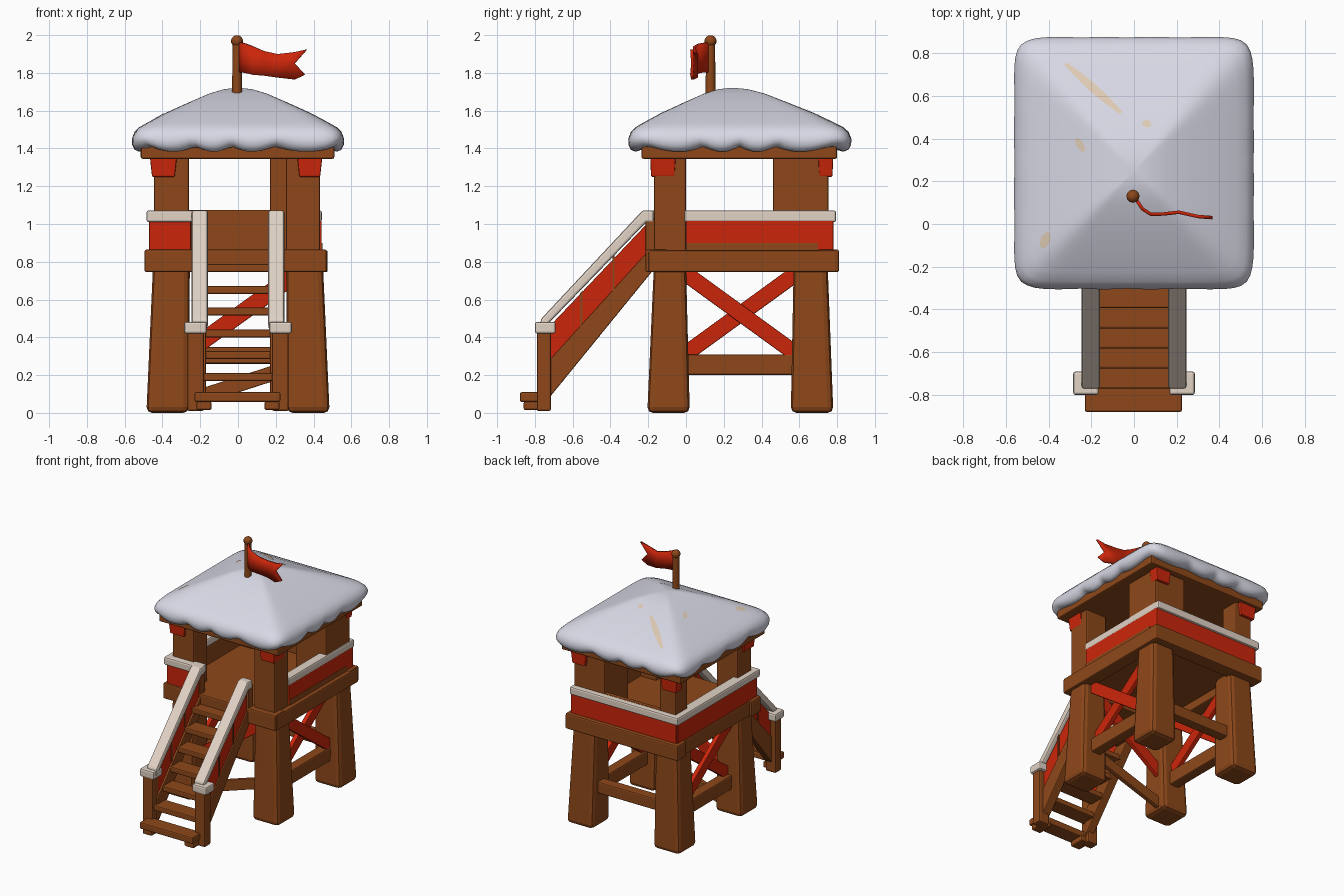
import bpy, bmesh, math
from mathutils import Vector

old = bpy.data.objects.get("Cube")
if old:
    bpy.data.objects.remove(old, do_unlink=True)


def material(name, rgb):
    m = bpy.data.materials.new(name)
    m.use_nodes = True
    m.diffuse_color = (*rgb, 1)
    bsdf = m.node_tree.nodes["Principled BSDF"]
    bsdf.inputs["Base Color"].default_value = (*rgb, 1)
    bsdf.inputs["Roughness"].default_value = 0.9
    return m


WOOD = material("brown wood", (0.27, 0.064, 0.010))
RED = material("red paint", (0.60, 0.019, 0.003))
SNOW = material("roof snow", (0.69, 0.69, 0.79))
FROST = material("rail snow", (0.76, 0.65, 0.56))
STAIN = material("tan stain", (0.74, 0.60, 0.46))


def finish(name, bm, mat, bevel=0.0, smooth=0):
    bmesh.ops.recalc_face_normals(bm, faces=bm.faces)
    mesh = bpy.data.meshes.new(name)
    bm.to_mesh(mesh)
    bm.free()
    ob = bpy.data.objects.new(name, mesh)
    bpy.context.collection.objects.link(ob)
    mesh.materials.append(mat)
    if bevel:
        mod = ob.modifiers.new("soft edges", "BEVEL")
        mod.width, mod.segments = bevel, 2
    if smooth:
        bpy.ops.object.select_all(action="DESELECT")
        ob.select_set(True)
        bpy.context.view_layer.objects.active = ob
        bpy.ops.object.shade_smooth_by_angle(angle=math.radians(smooth))
    return ob


def loft(name, rings, mat, bevel=0.0, smooth=0):
    """Skin a list of closed rings of equal length and cap both ends."""
    bm = bmesh.new()
    loops = [[bm.verts.new(p) for p in ring] for ring in rings]
    n = len(loops[0])
    for a, b in zip(loops, loops[1:]):
        for i in range(n):
            j = (i + 1) % n
            bm.faces.new((a[i], a[j], b[j], b[i]))
    bm.faces.new(loops[0])
    bm.faces.new(loops[-1])
    return finish(name, bm, mat, bevel, smooth)


def block(name, base, z0, z1, mat, top=None, bevel=0.01):
    """Box from (x0, x1, y0, y1) at z0 to an optional other rectangle at z1."""
    def ring(r, z):
        return [(r[0], r[2], z), (r[1], r[2], z), (r[1], r[3], z), (r[0], r[3], z)]
    return loft(name, [ring(base, z0), ring(top or base, z1)], mat, bevel)


def prism(name, points, x0, x1, mat, bevel=0.006):
    """Side outline in (y, z), extruded across x."""
    return loft(name, [[(x, y, z) for y, z in points] for x in (x0, x1)], mat, bevel)


def beam(name, a, b, wide, across, thick, mat):
    """Straight plank between two points; across is its thickness direction."""
    a, b, t = Vector(a), Vector(b), Vector(across)
    side = (b - a).cross(t).normalized() * wide / 2
    t = t * thick / 2
    return loft(name, [[p + side + t, p + side - t, p - side - t, p - side + t]
                       for p in (a, b)], mat, 0.005)


def flip(r, s):
    """Mirror the x range of a rectangle when s is -1."""
    return r if s > 0 else (-r[1], -r[0], *r[2:])


SIDES = ((1, "left"), (-1, "right"))

# Tapered legs, side braces and ties
for s, side in SIDES:
    block("front_leg_" + side, flip((0.26, 0.485, -0.205, 0.02), s), 0, 0.78, WOOD,
          flip((0.255, 0.45, -0.17, 0.0), s), 0.03)
    block("back_leg_" + side, flip((0.26, 0.485, 0.555, 0.78), s), 0, 0.78, WOOD,
          flip((0.255, 0.45, 0.57, 0.75), s), 0.03)
    block("side_tie_" + side, flip((0.32, 0.40, -0.02, 0.60), s), 0.20, 0.31, WOOD)
    for i, (za, zb) in enumerate(((0.30, 0.75), (0.75, 0.30))):
        x = s * (0.35 + 0.03 * i)
        beam(f"side_brace_{side}_{i}", (x, -0.02, za), (x, 0.60, zb), 0.085, (1, 0, 0), 0.035, RED)
block("back_tie", (-0.32, 0.32, 0.63, 0.71), 0.26, 0.35, WOOD)
beam("front_brace", (-0.30, -0.06, 0.30), (0.30, -0.06, 0.73), 0.09, (0, 1, 0), 0.035, RED)
beam("front_tie", (-0.28, -0.06, 0.06), (0.28, -0.06, 0.24), 0.08, (0, 1, 0), 0.035, WOOD)

# Deck frame and floor
block("deck_floor", (-0.45, 0.44, -0.18, 0.78), 0.81, 0.865, WOOD)
for s, side in SIDES:
    block("deck_beam_" + side, flip((0.37, 0.475, -0.20, 0.80), s), 0.745, 0.86, WOOD)
block("deck_beam_front", (-0.495, 0.47, -0.215, -0.10), 0.745, 0.865, WOOD)
block("deck_beam_back", (-0.495, 0.47, 0.70, 0.81), 0.745, 0.865, WOOD)

# Upper posts with painted corner brackets
POSTS = {
    "front_left": (0.255, 0.435, -0.17, 0.0),
    "front_right": (-0.445, -0.26, -0.17, 0.0),
    "back_left": (0.17, 0.435, 0.46, 0.755),
    "back_right": (-0.44, -0.30, 0.61, 0.755),
}
for name, r in POSTS.items():
    block("post_" + name, r, 0.84, 1.37, WOOD)
    bx = (0.325, 0.435) if r[0] > 0 else (-0.455, -0.335)
    by = (-0.185, -0.06) if r[2] < 0 else (0.705, 0.775)
    block("bracket_" + name, (*bx, *by), 1.25, 1.36, RED,
          (bx[0] - 0.012, bx[1] + 0.012, by[0] - 0.005, by[1] + 0.005), 0.006)

# Parapet: painted outer board, wooden inner board, snowy cap
RAILS = {
    "left": ((0.42, 0.442, 0.0, 0.77), (0.39, 0.42, 0.0, 0.75), (0.37, 0.444, -0.01, 0.79)),
    "right": ((-0.47, -0.445, -0.19, 0.77), (-0.445, -0.41, 0.0, 0.75), (-0.485, -0.40, -0.21, 0.79)),
    "back": ((-0.46, 0.442, 0.755, 0.78), (-0.42, 0.42, 0.72, 0.755), (-0.485, 0.444, 0.74, 0.795)),
    "front": ((-0.47, -0.25, -0.20, -0.17), (-0.44, -0.22, -0.17, -0.14), (-0.485, -0.17, -0.22, -0.14)),
}
for name, (outer, inner, cap) in RAILS.items():
    block("rail_panel_" + name, outer, 0.86, 1.02, RED, bevel=0.004)
    block("rail_board_" + name, inner, 0.86, 1.075 if name == "back" else 1.02, WOOD, bevel=0.004)
    block("rail_snow_" + name, cap, 1.01, 1.072, FROST, bevel=0.012)
block("rail_skirting_left", (0.43, 0.447, 0.0, 0.70), 0.86, 0.90, WOOD, bevel=0.003)

# Stair sides: stringer, painted panel, snowy handrail, newel posts
for s, side in SIDES:
    def span(a, b):
        return s * a, s * b
    prism("stringer_" + side, [(-0.74, 0.06), (-0.17, 0.76), (-0.17, 0.89), (-0.74, 0.26)],
          *span(0.17, 0.235), WOOD)
    prism("stair_panel_" + side, [(-0.74, 0.25), (-0.17, 0.88), (-0.17, 1.04), (-0.74, 0.44)],
          *span(0.185, 0.225), RED)
    for i, y in enumerate((-0.56, -0.39)):
        z = 0.25 + (y + 0.74) * 1.1
        prism(f"panel_divider_{side}_{i}", [(y, z), (y + 0.012, z + 0.013),
              (y + 0.012, z + 0.2), (y, z + 0.187)], *span(0.18, 0.231), WOOD, 0)
    prism("handrail_snow_" + side, [(-0.77, 0.43), (-0.21, 1.01), (-0.17, 1.01),
          (-0.17, 1.072), (-0.23, 1.072), (-0.77, 0.495)], *span(0.16, 0.245), FROST, 0.012)
    block("top_newel_" + side, flip((0.175, 0.24, -0.215, -0.15), s), 0.84, 1.03, WOOD)
    block("bottom_newel_" + side, flip((0.18, 0.268, -0.79, -0.715), s), 0.01, 0.44, WOOD)
    block("newel_snow_" + side, flip((0.165, 0.285, -0.80, -0.69), s), 0.42, 0.482, FROST, bevel=0.012)
    block("step_foot_" + side, flip((0.14, 0.22, -0.86, -0.74), s), 0.015, 0.06, WOOD)

# Treads
block("bottom_step", (-0.23, 0.225, -0.88, -0.76), 0.058, 0.11, WOOD)
for i in range(6):
    y, z = -0.77 + 0.094 * i, 0.17 + 0.115 * i
    block(f"tread_{i}", (-0.19, 0.19, y, y + 0.125), z, z + 0.042, WOOD, bevel=0.008)

# Roof plate
block("roof_plate", (-0.515, 0.51, -0.235, 0.80), 1.345, 1.41, WOOD)

# Snow roof: rounded square rings with a scalloped hem
CY, N = 0.285, 144


def snow_ring(h, z, wave):
    pts = []
    for i in range(N):
        t = math.tau * i / N
        c, d = math.cos(t), math.sin(t)
        k = (abs(c) ** 12 + abs(d) ** 12) ** (-1 / 12)
        scallop = 0.6 - 1.3 * abs(math.sin(8 * t + 0.5 * math.sin(3 * t)))
        g = h * k * (1 - 0.012 * wave * scallop)
        pts.append((g * c * 0.96, CY + g * d * 1.01 - 0.04 * max(0, 1 - h / 0.58),
                    z + 0.022 * wave * scallop))
    return pts


PROFILE = [(0.46, 1.408, 0), (0.51, 1.402, 0.6), (0.54, 1.398, 1), (0.565, 1.408, 1),
           (0.58, 1.43, 0.7), (0.583, 1.455, 0.4), (0.572, 1.485, 0.2), (0.545, 1.512, 0),
           (0.50, 1.537, 0), (0.40, 1.588, 0), (0.28, 1.640, 0), (0.16, 1.69, 0),
           (0.08, 1.713, 0), (0.02, 1.72, 0)]
roof = loft("snow_roof", [snow_ring(*p) for p in PROFILE], SNOW, smooth=100)

# Faint stains lying on the snow, draped from above
bpy.context.view_layer.update()
STREAKS = [((-0.32, 0.75), (-0.06, 0.52), 0.04), ((-0.27, 0.40), (-0.235, 0.34), 0.035),
           ((0.04, 0.475), (0.08, 0.465), 0.035), ((-0.43, -0.11), (-0.40, -0.04), 0.045)]
bm = bmesh.new()
for a, b, wide in STREAKS:
    a, b = Vector(a), Vector(b)
    side = (b - a).normalized().orthogonal() * wide / 2
    rows = []
    for i in range(9):
        p = a.lerp(b, i / 8)
        taper = 0.4 + 0.6 * math.sin(math.pi * i / 8)
        row = []
        for q in (p - side * taper, p, p + side * taper):
            hit = roof.ray_cast((q.x, q.y, 3), (0, 0, -1))[1]
            row.append(bm.verts.new(hit + Vector((0, 0, 0.003))))
        rows.append(row)
    for r, n in zip(rows, rows[1:]):
        for k in (0, 1):
            bm.faces.new((r[k], n[k], n[k + 1], r[k + 1]))
finish("snow_stains", bm, STAIN)

# Flag pole and knob
PX, PY = -0.005, 0.13


def disc(r, z):
    return [(PX + r * math.cos(math.tau * i / 12), PY + r * math.sin(math.tau * i / 12), z)
            for i in range(12)]


loft("flag_pole", [disc(0.027, 1.60), disc(0.024, 1.96)], WOOD, smooth=50)
loft("pole_knob", [disc(0.032 * math.sin(a), 1.968 - 0.032 * math.cos(a))
                   for a in (0.3, 0.8, 1.3, 1.85, 2.35, 2.85)], WOOD, smooth=50)

# Waving swallow-tailed flag: columns of x, y, bottom, middle, top
COLUMNS = [(0.0, 0.13, 1.805, 1.88, 1.965), (0.04, 0.07, 1.80, 1.87, 1.955),
           (0.08, 0.045, 1.79, 1.86, 1.94), (0.14, 0.047, 1.785, 1.855, 1.915),
           (0.21, 0.055, 1.775, 1.845, 1.90), (0.30, 0.035, 1.765, 1.85, 1.91)]
bm = bmesh.new()
grid = [[bm.verts.new((x, y, z)) for z in zs] for x, y, *zs in COLUMNS]
for a, b in zip(grid, grid[1:]):
    for k in (0, 1):
        bm.faces.new((a[k], b[k], b[k + 1], a[k + 1]))
for k, tip in ((0, (0.355, 0.03, 1.79)), (1, (0.367, 0.03, 1.925))):
    bm.faces.new((grid[-1][k], bm.verts.new(tip), grid[-1][k + 1]))
flag = finish("flag", bm, RED, smooth=50)
solid = flag.modifiers.new("cloth thickness", "SOLIDIFY")
solid.thickness, solid.offset = 0.016, 0
